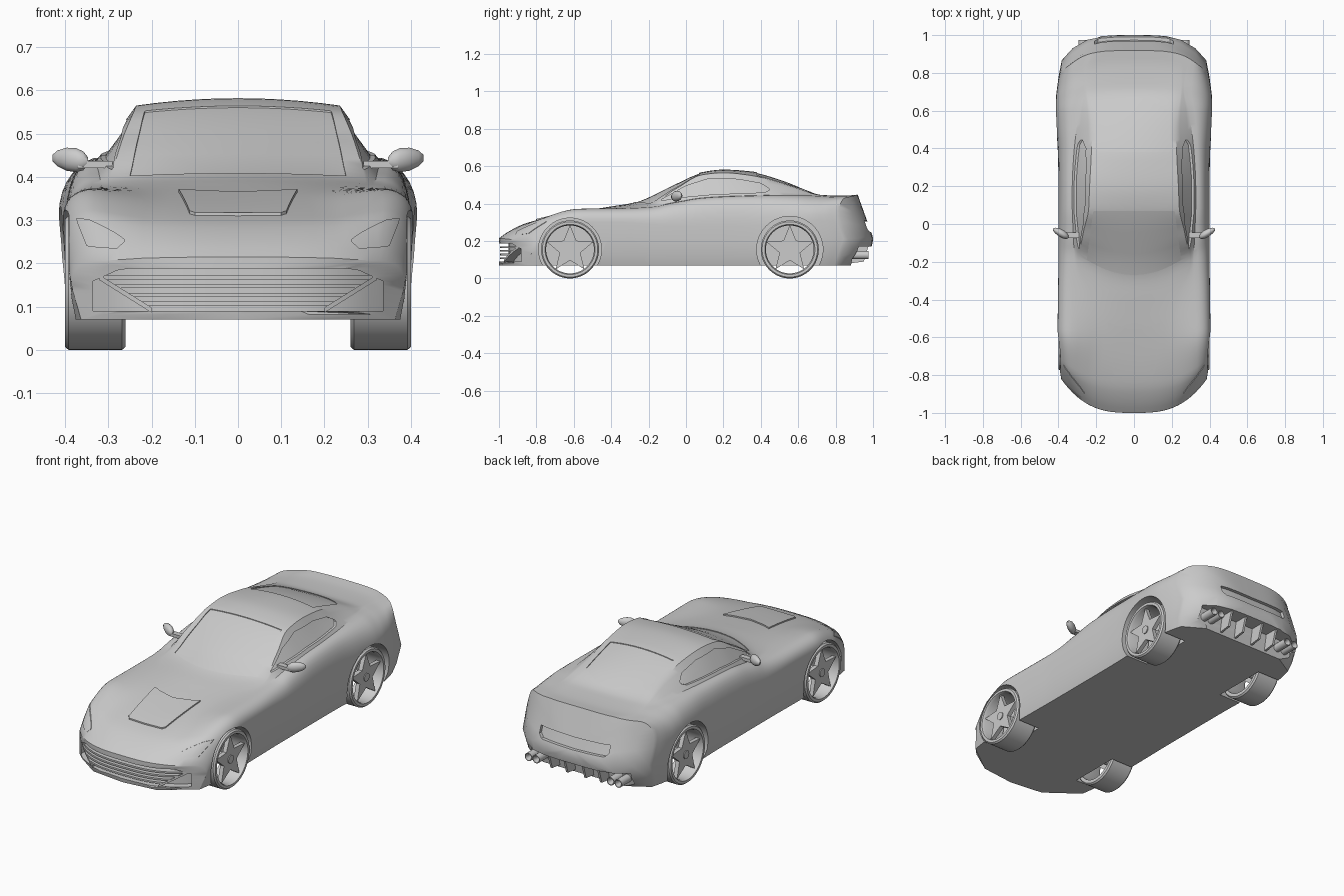
import bpy, bmesh, math
from mathutils import Vector
from mathutils.bvhtree import BVHTree

if "Cube" in bpy.data.objects:
    bpy.data.objects.remove(bpy.data.objects["Cube"])

GREY = bpy.data.materials.new("light_grey")
GREY.use_nodes = True
GREY.diffuse_color = (0.6, 0.6, 0.6, 1)
GREY.node_tree.nodes["Principled BSDF"].inputs["Base Color"].default_value = (0.6, 0.6, 0.6, 1)


def loft(name, rings, cyclic=False):
    """Skin closed rings of points into a solid object."""
    bm = bmesh.new()
    rows = [[bm.verts.new(p) for p in ring] for ring in rings]
    n = len(rows[0])
    pairs = list(zip(rows, rows[1:])) + ([(rows[-1], rows[0])] if cyclic else [])
    for a, b in pairs:
        for i in range(n):
            j = (i + 1) % n
            bm.faces.new((a[i], a[j], b[j], b[i]))
    if not cyclic:
        bm.faces.new(rows[0])
        bm.faces.new(rows[-1])
    bmesh.ops.recalc_face_normals(bm, faces=bm.faces)
    mesh = bpy.data.meshes.new(name)
    bm.to_mesh(mesh)
    bm.free()
    mesh.materials.append(GREY)
    ob = bpy.data.objects.new(name, mesh)
    bpy.context.collection.objects.link(ob)
    return ob


def activate(ob):
    bpy.ops.object.select_all(action='DESELECT')
    ob.select_set(True)
    bpy.context.view_layer.objects.active = ob


def smooth(ob, angle=32):
    activate(ob)
    bpy.ops.object.shade_smooth_by_angle(angle=math.radians(angle))
    return ob


def cut(ob, cutter):
    cutter.hide_render = True
    activate(ob)
    mod = ob.modifiers.new("cut", 'BOOLEAN')
    mod.operation, mod.solver, mod.object = 'DIFFERENCE', 'EXACT', cutter
    bpy.ops.object.modifier_apply(modifier=mod.name)
    bpy.data.objects.remove(cutter)


def circle(r, n=48):
    return [(r * math.cos(math.tau * i / n), r * math.sin(math.tau * i / n)) for i in range(n)]


# Body sections: y, centre z, roof edge x z, belt x z, widest x z
KEYS = [
    (-1.0, .215, .22, .212, .33, .205, .385, .15),
    (-.95, .25, .22, .25, .33, .255, .392, .19),
    (-.85, .297, .22, .30, .335, .318, .40, .25),
    (-.6, .352, .20, .355, .33, .372, .405, .30),
    (-.4, .385, .23, .378, .322, .375, .402, .30),
    (-.29, .403, .295, .388, .317, .382, .40, .29),
    (-.05, .51, .268, .485, .322, .41, .40, .28),
    (.08, .567, .24, .553, .327, .43, .40, .28),
    (.2, .582, .235, .565, .327, .438, .40, .28),
    (.35, .572, .227, .55, .32, .443, .402, .28),
    (.5, .532, .222, .512, .305, .446, .41, .29),
    (.62, .487, .235, .475, .287, .446, .415, .30),
    (.75, .447, .25, .447, .265, .443, .413, .31),
    (.9, .442, .25, .44, .28, .436, .402, .31),
    (1.0, .448, .2, .446, .3, .436, .385, .30),
]
FLOOR = .07


def section(s):
    """Smoothly interpolate the body keys without overshoot."""
    k = max(i for i in range(len(KEYS) - 1) if KEYS[i][0] <= s)
    a, b = KEYS[k], KEYS[k + 1]
    h = b[0] - a[0]
    t = (s - a[0]) / h

    def slope(i, c):
        if i == 0 or i == len(KEYS) - 1:
            j = max(i - 1, 0)
            return (KEYS[j + 1][c] - KEYS[j][c]) / (KEYS[j + 1][0] - KEYS[j][0])
        p, q, r = KEYS[i - 1], KEYS[i], KEYS[i + 1]
        u, v = (q[c] - p[c]) / (q[0] - p[0]), (r[c] - q[c]) / (r[0] - q[0])
        return 2 * u * v / (u + v) if u * v > 0 else 0

    out = []
    for c in range(1, 8):
        m, n = slope(k, c) * h, slope(k + 1, c) * h
        d = b[c] - a[c]
        out.append(a[c] + m * t + (3 * d - 2 * m - n) * t ** 2 + (m + n - 2 * d) * t ** 3)
    return out


def warp(x, s, z):
    """Lengthwise position: rounded nose, rounded sloping tail, curved windscreen base."""
    x = abs(x) / .4
    y = s + .2 * x ** 3 * max(0, (-.5 - s) / .5)
    tail = max(0, (s - .6) / .4)
    y -= tail * (.16 * x ** 4 + .36 * max(0, z - .22) + .7 * max(0, .18 - z))
    return y + .09 * min(x * 1.3, 1) ** 2 * math.exp(-((s + .28) / .15) ** 2)


def body_ring(s, scale=1, mid=.15):
    zc, xr, zr, xb, zb, xw, zw = section(s)
    half = [(xr * i / 5, zc + (zr - zc) * (i / 5) ** 2) for i in range(5)]
    half += [(xr + (xb - xr) * i / 4, zr + (zb - zr) * i / 4) for i in range(4)]
    for i in range(9):
        a = math.pi / 2 * i / 8
        half.append((xb + (xw - xb) * math.sin(a) ** .85, zw + (zb - zw) * math.cos(a) ** .85))
    low = min(.12, zw - .02)
    half += [(xw - .003, (zw + low) / 2), (xw - .008, low), (xw - .022, FLOOR), (xw / 2, FLOOR), (0, FLOOR)]
    full = half + [(-x, z) for x, z in half[-2:0:-1]]
    pts = [(x * scale, mid + (z - mid) * scale) for x, z in full]
    return [Vector((x, warp(x, s, z), z)) for x, z in pts]


SCALES = (.1, .25, .45, .65, .85)
rings = [body_ring(-1, k, .15) for k in SCALES]
rings += [body_ring(-1 + 2 * i / 72) for i in range(73)]
rings += [body_ring(1, k, .25) for k in reversed(SCALES)]
body = loft("body", rings)
bm = bmesh.new()
bm.from_mesh(body.data)
surface = BVHTree.FromBMesh(bm)
bm.free()


def along(points, t):
    f = t * (len(points) - 1)
    i = min(int(f), len(points) - 2)
    return Vector(points[i]).lerp(Vector(points[i + 1]), f - i)


def patch(name, low, high, origin, direction, outer, inner, side=1):
    """Slab between two outlines, draped on the body."""
    d = Vector(direction)
    columns = []
    for i in range(21):
        a, b = along(low, i / 20), along(high, i / 20)
        hits = []
        for j in range(7):
            p = a.lerp(b, j / 6)
            hit = surface.ray_cast(Vector(origin(p.x, p.y)), d)[0]
            hits.append(hit or hits[-1])
        ring = [h - d * outer for h in hits] + [h + d * inner for h in reversed(hits)]
        columns.append([(side * p.x, p.y, p.z) for p in ring])
    return loft(name, columns)


from_front = (lambda u, v: (u, -2, v), (0, 1, 0))
from_back = (lambda u, v: (u, 2, v), (0, -1, 0))
from_side = (lambda u, v: (2, u, v), (-1, 0, 0))
from_top = (lambda u, v: (u, v, 2), (0, 0, -1))

# Windscreen, rear window and number plate recesses
across = [i / 6 - 1 for i in range(13)]
cut(body, patch("windscreen_cut", [(.25 * t, -.27 + .08 * t * t) for t in across],
                [(.215 * t, .07) for t in across], *from_top, .02, .004))
cut(body, patch("rear_window_cut", [(.19 * t, .38) for t in across],
                [(.19 * t, .67 - .08 * t * t) for t in across], *from_top, .02, .004))
cut(body, patch("plate_cut", [(-.21, .27), (-.19, .25), (0, .245), (.19, .25), (.21, .27)],
                [(-.21, .31), (-.2, .31), (0, .305), (.2, .31), (.21, .31)], *from_back, .03, .018))

# Grille opening
mouth = []
for i in range(25):
    x = -.335 + .67 * i / 24
    top = .188 - max(0, abs(x) - .27) * .45
    mouth.append([(x, -1.2, .09), (x, -1.2, top), (x, warp(x, -1, top) + .05, top), (x, warp(x, -1, .1) + .05, .09)])
cut(body, loft("grille_cut", mouth))

# Diffuser opening under the tail
cut(body, loft("diffuser_cut", [[(x, .87, 0), (x, 1.2, 0), (x, 1.2, .17), (x, .9, .17)] for x in (-.31, .31)]))

# Side windows and wheel arches
for side in (-1, 1):
    cut(body, patch("side_window_cut",
                    [(-.13, .417), (0, .436), (.15, .45), (.3, .455), (.42, .46), (.445, .472)],
                    [(-.13, .422), (0, .495), (.12, .533), (.28, .53), (.4, .508), (.445, .48)],
                    *from_side, .03, .012, side))
    for y, r in ((-.62, .168), (.555, .177)):
        cut(body, loft("arch_cut", [[(side * x, y + a, .155 + b) for a, b in circle(r, 64)] for x in (.25, .5)]))
smooth(body)

# Grille slats following the nose
for k in range(4):
    z = .107 + .02 * k
    reach = .31 - (.165 - z) * 1.5
    bars = []
    for i in range(17):
        x = reach * (i / 8 - 1)
        y = warp(x, -1, z)
        bars.append([(x, y + .006, z - .004), (x, y + .006, z + .005), (x, y + .052, z + .005), (x, y + .052, z - .004)])
    smooth(loft("grille_slat", bars))

# Bonnet vent panel
smooth(patch("bonnet_vent", [(-.112, -.785), (-.1, -.8), (0, -.803), (.1, -.8), (.112, -.785)],
             [(-.138, -.52), (-.09, -.54), (0, -.56), (.09, -.54), (.138, -.52)], *from_top, .007, .004))


def wheel(side, y):
    profile = [(.26, .13), (.26, .148), (.268, .155), (.392, .155), (.40, .148), (.40, .134), (.388, .128)]
    turn = [[(side * x, y + r * c, .155 + r * s) for x, r in profile] for c, s in circle(1, 64)]
    smooth(loft("tyre", turn, cyclic=True))
    star = []
    for i in range(10):
        a, r = math.pi * i / 5, .058 if i % 2 else .131
        star.append((y + r * math.sin(a), .155 + r * math.cos(a)))
    loft("star_spokes", [[(side * x, *p) for p in star] for x in (.365, .388)])
    smooth(loft("hub", [[(side * x, y + a, .155 + b) for a, b in circle(.022, 24)] for x in (.25, .393)]))


for side in (-1, 1):
    for y in (-.62, .555):
        wheel(side, y)

    # Diagonal grille trim and headlight
    trim = []
    for i in range(9):
        x, z = .2 + .12 * i / 8, .092 + .075 * i / 8
        y = warp(x, -1, z)
        trim.append([(side * x, y + .002, z - .006), (side * x, y + .002, z + .006),
                     (side * x, y + .052, z + .006), (side * x, y + .052, z - .006)])
    smooth(loft("grille_trim", trim))
    smooth(patch("headlight", [(.262, .25), (.28, .234), (.32, .236), (.35, .24), (.372, .295)],
                 [(.262, .256), (.285, .272), (.315, .288), (.345, .302), (.374, .305)],
                 *from_front, .005, .004, side))

    # Door mirror: teardrop housing on a stem
    pod = []
    for t in (.02, .15, .35, .6, .85, .98):
        r = math.sqrt(1 - (2 * t - 1) ** 2) * (1 - .25 * t)
        x, y = .345 + .086 * t, -.068 + .04 * t
        pod.append([(side * x, y + .026 * r * c, .436 + .032 * r * s + .008 * t) for c, s in circle(1, 16)])
    smooth(loft("mirror", pod), 50)
    loft("mirror_stem", [[(side * x, y, z) for y, z in ((-.075, .42), (-.045, .42), (-.045, .437), (-.075, .437))]
                         for x in (.29, .37)])

    # Exhausts and diffuser fins
    for x in (.225, .272):
        pipe = [(.87, .012), (.87, .022), (.975, .022), (.975, .018), (.95, .012)]
        smooth(loft("exhaust", [[(side * x + r * c, y, .125 + r * s) for y, r in pipe]
                                for c, s in circle(1, 24)], cyclic=True))
    for x in (.055, .15):
        loft("diffuser_fin", [[(side * (x + w), y, z) for y, z in ((.87, .08), (.95, .09), (.975, .17), (.88, .17))]
                              for w in (-.006, .006)])
